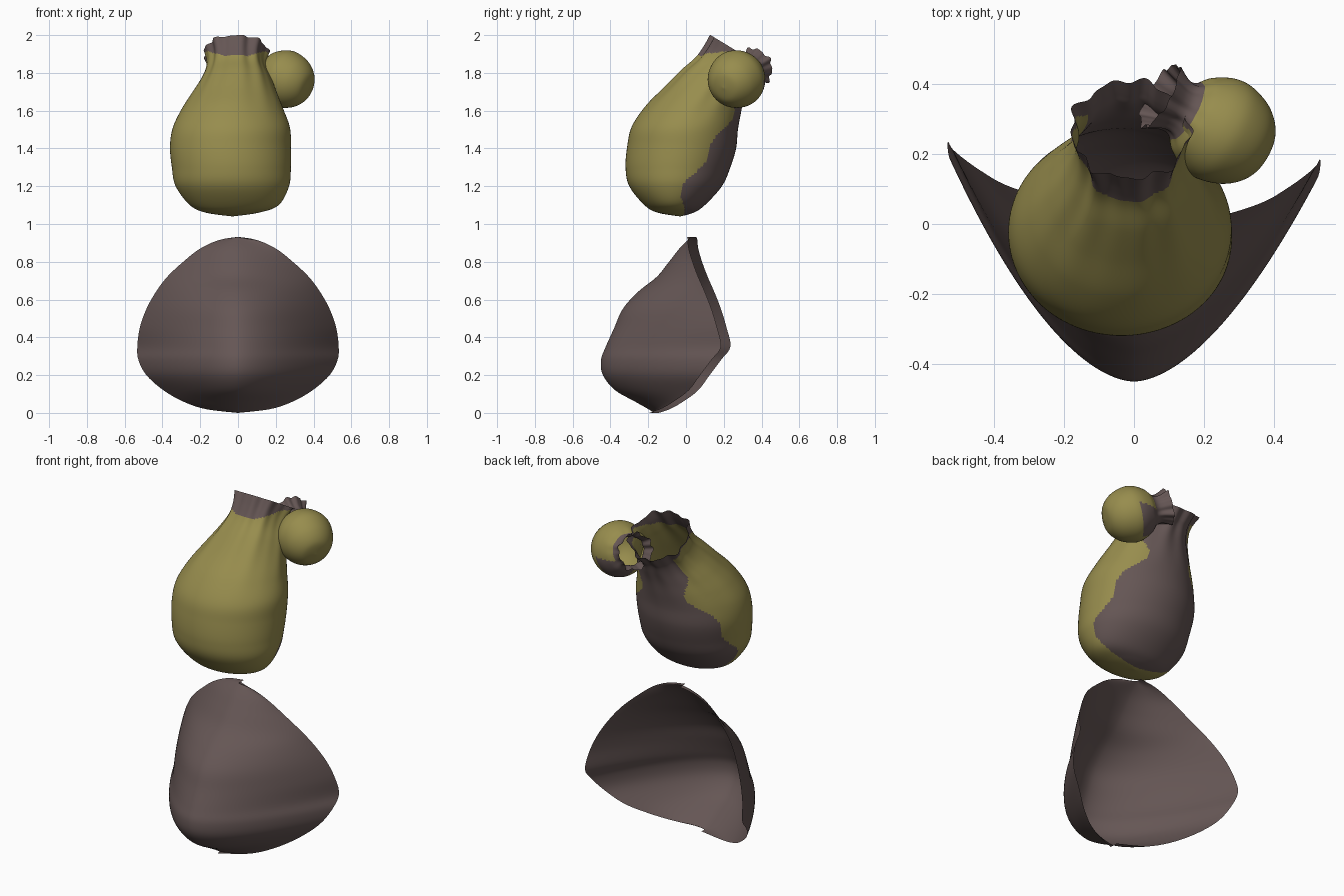
import bpy, bmesh, math
from mathutils import Matrix, Vector

if "Cube" in bpy.data.objects:
    bpy.data.objects.remove(bpy.data.objects["Cube"])


def material(name, rgb):
    m = bpy.data.materials.new(name)
    m.use_nodes = True
    m.diffuse_color = (*rgb, 1)
    m.node_tree.nodes["Principled BSDF"].inputs["Base Color"].default_value = (*rgb, 1)
    return m


OLIVE = material("olive cloth", (0.31, 0.265, 0.075))
BROWN = material("dusky brown cloth", (0.13, 0.093, 0.09))


def spline(rows, u):
    """Smooth row of values at u in 0..1 along a list of rows."""
    s = u * (len(rows) - 1)
    i = min(int(s), len(rows) - 2)
    t = s - i
    a, b, c, d = (rows[min(max(i + k, 0), len(rows) - 1)] for k in (-1, 0, 1, 2))
    return [q + t / 2 * (r - p + t * (2 * p - 5 * q + 4 * r - w + t * (3 * (q - r) + w - p)))
            for p, q, r, w in zip(a, b, c, d)]


def surface(name, point, nu, nv, wrap, mats, paint=None):
    """Grid surface from point(u, v), with faces coloured by paint(centre, u, v)."""
    bm = bmesh.new()
    cols = nv if wrap else nv + 1
    grid = [[bm.verts.new(point(i / nu, j / nv)) for j in range(cols)] for i in range(nu + 1)]
    for i in range(nu):
        for j in range(nv):
            k = (j + 1) % cols
            f = bm.faces.new((grid[i][j], grid[i][k], grid[i + 1][k], grid[i + 1][j]))
            f.smooth = True
            if paint:
                f.material_index = int(paint(f.calc_center_median(), (i + .5) / nu, (j + .5) / nv))
    bmesh.ops.remove_doubles(bm, verts=bm.verts, dist=0.0005)
    me = bpy.data.meshes.new(name)
    bm.to_mesh(me)
    bm.free()
    for m in mats:
        me.materials.append(m)
    ob = bpy.data.objects.new(name, me)
    bpy.context.collection.objects.link(ob)
    return ob


def ring(row, v, ruffle):
    """Point on a tilted ring: front y, z, back y, z, half width, centre x."""
    yf, zf, yb, zb, w, cx = row
    a = math.tau * v
    k = 1 + ruffle * (math.cos(9 * a + 1) + 0.6 * math.cos(14 * a) + 0.5 * math.sin(5 * a))
    c, s = k * math.cos(a), k * math.sin(a)
    return Vector((cx + w * c, (yf + yb) / 2 + s * (yb - yf) / 2, (zf + zb) / 2 + s * (zb - zf) / 2))


def gather(u, start):
    return 0.05 * max(0, (u - start) / (1 - start)) ** 1.5


# Large sack, leaning back, with a gathered open neck
SACK = [(-.03, 1.04, -.03, 1.04, 0, -.03), (-.15, 1.06, .04, 1.06, .14, -.03),
        (-.22, 1.1, .1, 1.1, .235, -.02), (-.3, 1.2, .19, 1.2, .3, -.03),
        (-.32, 1.3, .235, 1.3, .315, -.035), (-.31, 1.42, .265, 1.4, .32, -.04),
        (-.285, 1.52, .275, 1.5, .31, -.035), (-.21, 1.63, .29, 1.58, .27, -.03),
        (-.11, 1.73, .305, 1.65, .225, -.02), (-.02, 1.82, .325, 1.71, .185, -.01),
        (.05, 1.88, .345, 1.76, .16, -.01), (.095, 1.94, .37, 1.79, .155, -.01),
        (.13, 2, .41, 1.83, .17, -.01)]
BACK_EDGE = [(-.03,), (-.02,), (.02,), (.09,), (.16,), (.22,), (.25,), (.26,)]


def paint_sack(p, u, v):
    edge = spline(BACK_EDGE, min(1, (p.z - 1.04) / .7))[0]
    side = abs(math.cos(math.tau * v))
    return p.y > edge + .02 * math.sin(25 * p.z) and (u < .7 or side < .8) or u > .85 + .12 * side ** 3


surface("large_sack", lambda u, v: ring(spline(SACK, u), v, gather(u, .5)),
        110, 128, True, (OLIVE, BROWN), paint_sack)

# Small pouch hanging beside the neck, mouth turned to the back
POUCH = [(0, -.145), (.075, -.13), (.127, -.08), (.152, -.01), (.148, .045),
         (.12, .1), (.085, .135), (.08, .17), (.1, .22)]
ROWS = [(-r, h, r, h, r, 0) for r, h in POUCH]
AIM = Matrix.Translation((.255, .265, 1.765)) @ Vector((-.8, .45, .3)).to_track_quat("Z", "Y").to_matrix().to_4x4()


def paint_pouch(p, u, v):
    return u > .72 or (u > .45 and p.z < 1.76 and p.y > .31)


surface("small_pouch", lambda u, v: AIM @ ring(spline(ROWS, u), v, 1.3 * gather(u, .55)),
        60, 80, True, (OLIVE, BROWN), paint_pouch)

# Curved cloth shell below: z, half width, middle y, edge y
SHELL = [(0, 0, -.17, -.17), (.02, .17, -.2, -.11), (.06, .29, -.27, -.04), (.12, .395, -.375, .04),
         (.2, .485, -.44, .1), (.28, .527, -.45, .16), (.35, .533, -.425, .21), (.45, .52, -.38, .19),
         (.55, .485, -.335, .16), (.64, .435, -.255, .125), (.72, .375, -.155, .09),
         (.8, .29, -.09, .06), (.87, .2, -.035, .04), (.915, .1, .01, .035), (.932, 0, .03, .03)]


def shell_point(u, v):
    z, w, ym, ye = spline(SHELL, u)
    t = 2 * v - 1
    return (w * t, ym + (ye - ym - .025 * t) * abs(t) ** 1.75, z)


surface("cloth_shell", shell_point, 70, 72, False, (BROWN,))
